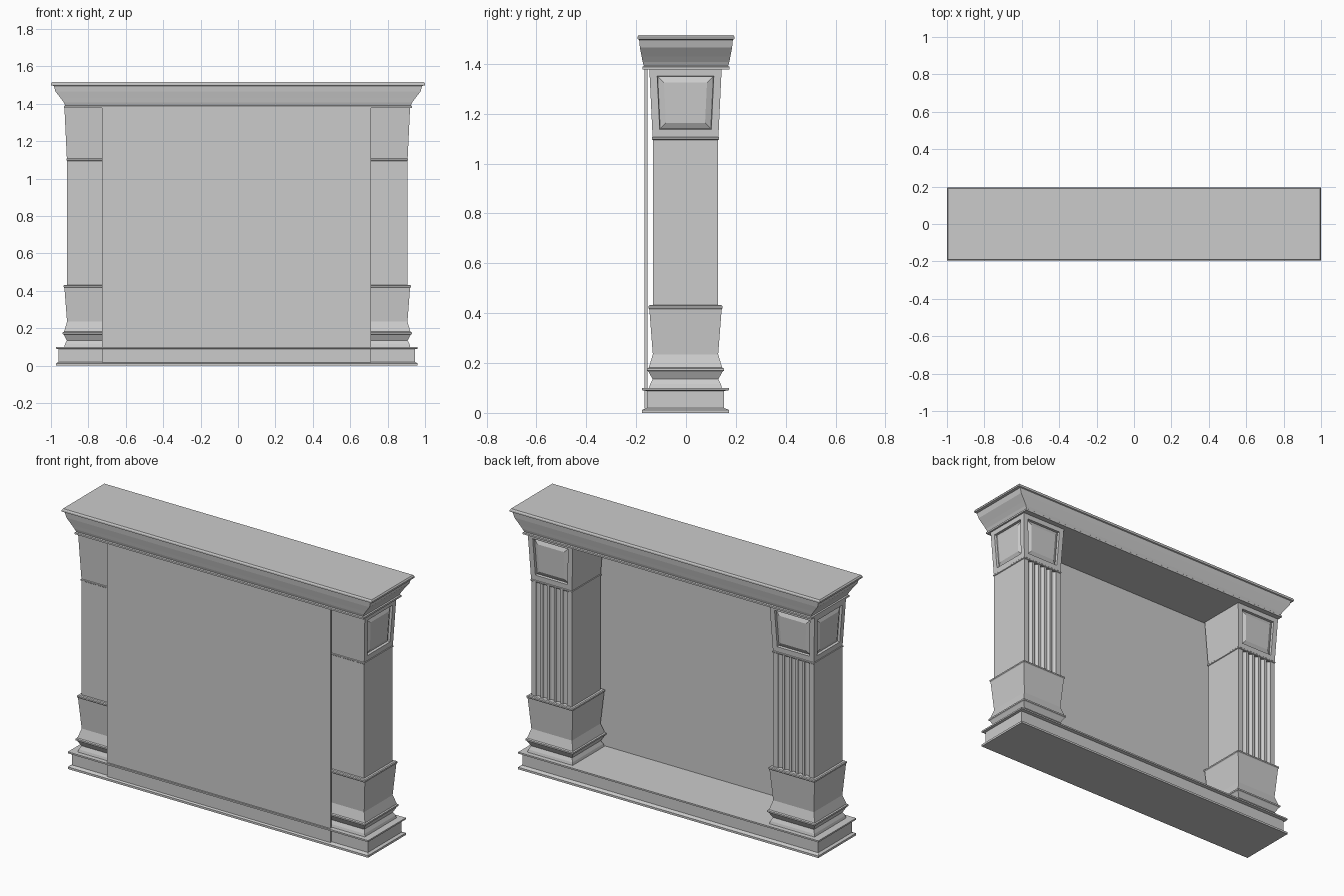
import bpy, bmesh, math

if "Cube" in bpy.data.objects:
    bpy.data.objects.remove(bpy.data.objects["Cube"])

CX, CY = -0.004, -0.002   # slight overall offset of the body


def finish(name, bm):
    bmesh.ops.recalc_face_normals(bm, faces=bm.faces[:])
    me = bpy.data.meshes.new(name)
    bm.to_mesh(me)
    bm.free()
    ob = bpy.data.objects.new(name, me)
    bpy.context.collection.objects.link(ob)
    return ob


def loft_outlines(bm, outlines):
    """Skin a stack of matching closed outlines and cap both ends."""
    rings = [[bm.verts.new(p) for p in o] for o in outlines]
    n = len(rings[0])
    for a, b in zip(rings, rings[1:]):
        for i in range(n):
            j = (i + 1) % n
            bm.faces.new((a[i], a[j], b[j], b[i]))
    bm.faces.new(rings[0][::-1])
    bm.faces.new(rings[-1])
    bm.normal_update()


def rect_stack(profile, cx, cy):
    """Moulding from rectangles given as (half x, half y, z)."""
    bm = bmesh.new()
    loft_outlines(bm, [[(cx - hx, cy - hy, z), (cx + hx, cy - hy, z),
                        (cx + hx, cy + hy, z), (cx - hx, cy + hy, z)]
                       for hx, hy, z in profile])
    return bm


# Base plinth
finish("base_plinth", rect_stack([
    (.967, .174, 0), (.967, .174, .012), (.957, .16, .018), (.953, .155, .02),
    (.953, .155, .088), (.967, .174, .091), (.967, .174, .10)], -.006, CY))

# Mantel shelf with flared cornice
finish("mantel_shelf", rect_stack([
    (.93, .174, 1.378), (.93, .174, 1.388), (.924, .169, 1.392),
    (.932, .174, 1.408), (.948, .178, 1.43), (.976, .185, 1.466),
    (.985, .188, 1.496), (1.0, .1945, 1.499), (1.0, .1945, 1.508),
    (.994, .19, 1.516)], 0, 0))

# Large flat panel
finish("flat_panel", rect_stack([(.719, .006, .018), (.719, .006, 1.38)], -.008, -.16))

# Square columns
FOOT = [(.146, .10), (.142, .115), (.132, .135), (.148, .165), (.154, .169),
        (.154, .178), (.147, .182), (.131, .235), (.145, .415), (.149, .42),
        (.149, .428), (.144, .432)]
CAPITAL = [(.131, 1.095), (.135, 1.098), (.135, 1.104), (.132, 1.107), (.145, 1.38)]

for side, label in ((-1, "left"), (1, "right")):
    x0 = side * .779 + CX

    # Flared foot
    finish(label + "_column_foot", rect_stack([(h, h, z) for h, z in FOOT], x0, CY))

    # Shaft with five flutes on the +y side
    w, r = .131, .014
    outline = [(-w, -w), (w, -w), (w, w)]
    for k in range(5):
        c = .086 - k * .043
        for s in range(7):
            a = math.pi * s / 6
            outline.append((c + r * math.cos(a), w - r * math.sin(a)))
    outline.append((-w, w))
    bm = bmesh.new()
    loft_outlines(bm, [[(x0 + x, CY + y, z) for x, y in outline] for z in (.43, 1.097)])
    finish(label + "_column_shaft", bm)

    # Capital with sunk, bevelled panels on the +y and outer sides
    bm = rect_stack([(h, h, z) for h, z in CAPITAL], x0, CY)
    bmesh.ops.recalc_face_normals(bm, faces=bm.faces[:])
    faces = [f for f in bm.faces if f.calc_center_median().z > 1.2
             and (f.normal.y > .9 or f.normal.x * side > .9)]
    for t, d in ((.03, 0), (.002, -.014), (.024, .012)):
        bmesh.ops.inset_individual(bm, faces=faces, thickness=t, depth=d,
                                   use_even_offset=True)
    finish(label + "_column_capital", bm)
